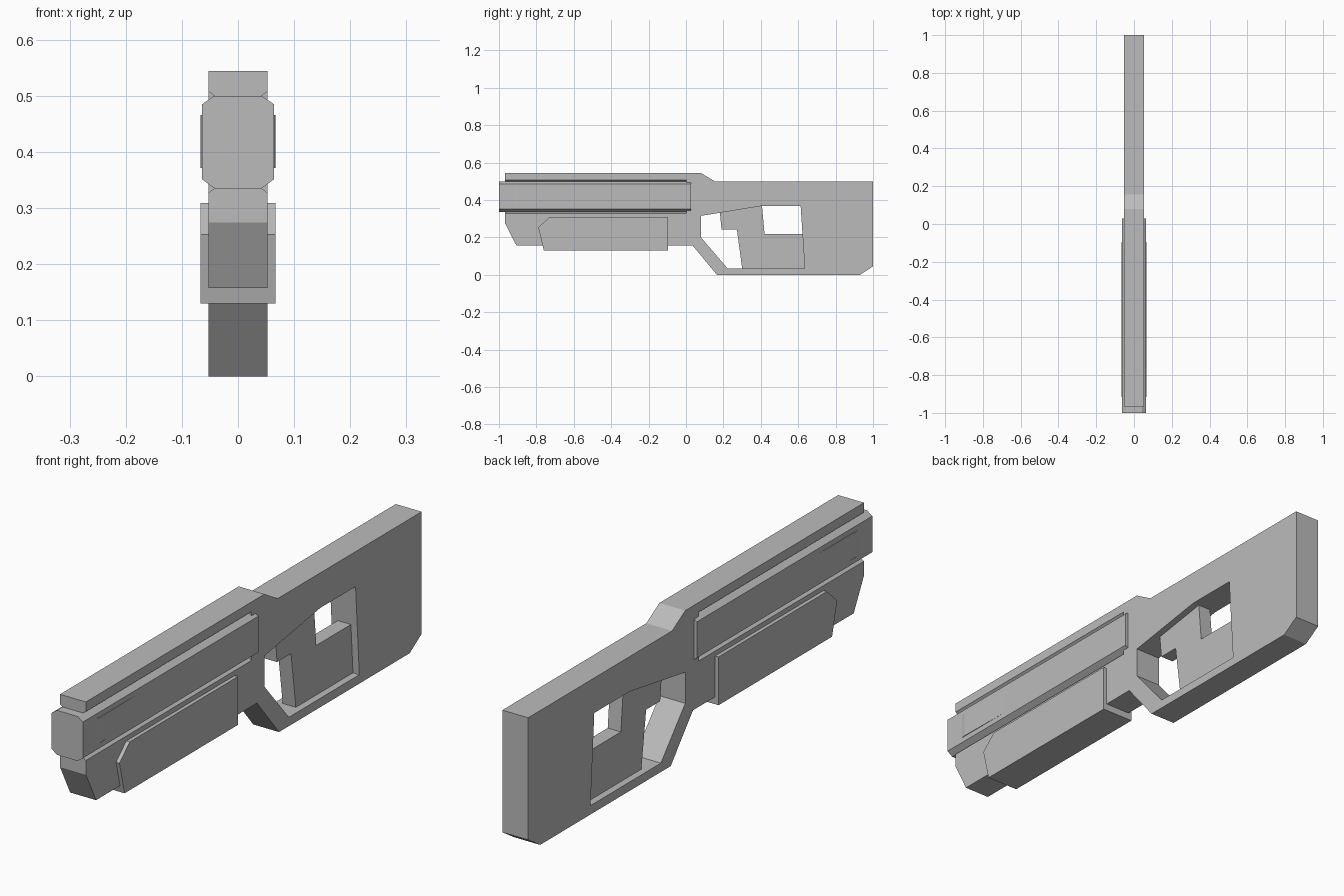
import bpy, bmesh

if "Cube" in bpy.data.objects:
    bpy.data.objects.remove(bpy.data.objects["Cube"])

grey = bpy.data.materials.new("mid_grey")
grey.diffuse_color = (0.5, 0.5, 0.5, 1)
grey.use_nodes = True
grey.node_tree.nodes["Principled BSDF"].inputs["Base Color"].default_value = grey.diffuse_color


def prism(name, points, low, high, axis="x"):
    """Extrude a profile: (y, z) along x, (x, z) along y, or (x, y) along z."""
    place = {"x": lambda p, d: (d, p[0], p[1]),
             "y": lambda p, d: (p[0], d, p[1]),
             "z": lambda p, d: (p[0], p[1], d)}[axis]
    bm = bmesh.new()
    a = [bm.verts.new(place(p, low)) for p in points]
    b = [bm.verts.new(place(p, high)) for p in points]
    n = len(points)
    bm.faces.new(a)
    bm.faces.new(b[::-1])
    for i in range(n):
        j = (i + 1) % n
        bm.faces.new((a[j], a[i], b[i], b[j]))
    bmesh.ops.recalc_face_normals(bm, faces=bm.faces)
    mesh = bpy.data.meshes.new(name)
    bm.to_mesh(mesh)
    bm.free()
    mesh.materials.append(grey)
    ob = bpy.data.objects.new(name, mesh)
    bpy.context.collection.objects.link(ob)
    return ob


def cut(target, cutter):
    mod = target.modifiers.new(cutter.name, "BOOLEAN")
    mod.operation = "DIFFERENCE"
    mod.solver = "EXACT"
    mod.object = cutter
    cutter.hide_render = True
    cutter.hide_set(True)


def mirrored(half):
    """Close a right-hand half profile by mirroring it in x."""
    return half + [(-x, z) for x, z in reversed(half)]


# Flat frame with stock
frame = prism("frame", [(-0.967, 0.544), (0.08, 0.544), (0.157, 0.498), (1, 0.498),
                        (1, 0.045), (0.93, 0), (0.165, 0), (0.035, 0.157),
                        (-0.907, 0.157), (-0.967, 0.274)], -0.053, 0.053)

# Opening around the grip
cut(frame, prism("grip_opening", [(0.08, 0.315), (0.405, 0.368), (0.613, 0.368),
                                  (0.635, 0.033), (0.223, 0.033), (0.08, 0.2)],
                 -0.2, 0.2))

# Flared channel that leaves grooves beside the barrel chamfers
cut(frame, prism("barrel_channel", mirrored([(0.042, 0.5), (0.075, 0.524),
                                             (0.075, 0.311), (0.042, 0.335)]),
                 -1.1, 0.003, "y"))

# Eight-sided barrel housing
prism("barrel_housing", mirrored([(0.042, 0.5), (0.064, 0.485),
                                  (0.064, 0.351), (0.042, 0.335)]),
      -1, 0.028, "y")

# Narrower grip and trigger, seated in the opening
prism("grip_and_trigger", [(0.18, 0.345), (0.405, 0.385), (0.42, 0.217), (0.65, 0.217),
                           (0.66, 0.02), (0.302, 0.02), (0.272, 0.243),
                           (0.19, 0.243)], -0.027, 0.027)

# Fore-end block
prism("fore_end", [(-0.79, 0.253), (-0.73, 0.309), (-0.095, 0.309),
                   (-0.095, 0.13), (-0.76, 0.13)], -0.067, 0.067)

# Wedge-shaped catch on each side of the barrel housing
for side, label in ((1, "right"), (-1, "left")):
    prism(label + "_catch", [(side * 0.06, -0.917), (side * 0.0645, -0.917),
                             (side * 0.067, -0.9), (side * 0.064, -0.67),
                             (side * 0.06, -0.67)], 0.371, 0.466, "z")
